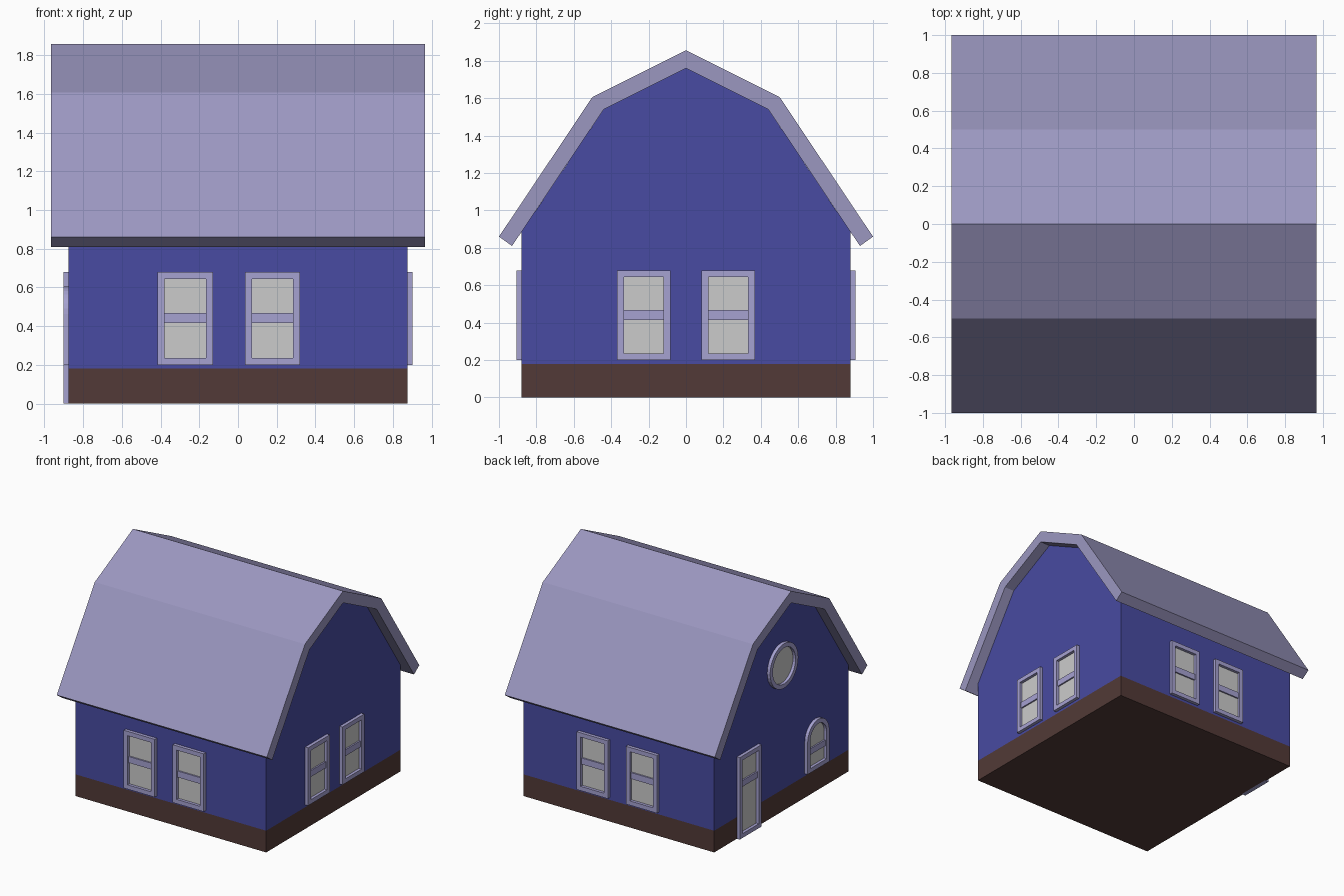
import bpy, bmesh, math
from mathutils import Matrix

if "Cube" in bpy.data.objects:
    bpy.data.objects.remove(bpy.data.objects["Cube"])


def material(name, rgb):
    m = bpy.data.materials.new(name)
    m.diffuse_color = (*rgb, 1)
    m.use_nodes = True
    m.node_tree.nodes["Principled BSDF"].inputs["Base Color"].default_value = m.diffuse_color
    return m


BLUE = material("wall_blue", (0.065, 0.07, 0.36))
ROOF = material("roof_lilac", (0.33, 0.31, 0.53))
BROWN = material("base_brown", (0.085, 0.042, 0.038))
TRIM = material("trim_lilac", (0.38, 0.36, 0.64))


def finish(bm, name, mat, matrix=None):
    bmesh.ops.recalc_face_normals(bm, faces=bm.faces)
    me = bpy.data.meshes.new(name)
    bm.to_mesh(me)
    bm.free()
    ob = bpy.data.objects.new(name, me)
    bpy.context.collection.objects.link(ob)
    if mat:
        me.materials.append(mat)
    if matrix:
        ob.matrix_world = matrix
    return ob


def prism(name, pts, d0, d1, mat, matrix):
    """Extrude a 2D outline along local z from d0 to d1."""
    bm = bmesh.new()
    face = bm.faces.new([bm.verts.new((u, v, d0)) for u, v in pts])
    ext = bmesh.ops.extrude_face_region(bm, geom=[face])["geom"]
    for v in ext:
        if isinstance(v, bmesh.types.BMVert):
            v.co.z = d1
    return finish(bm, name, mat, matrix)


def ring(name, outer, inner, d0, d1, mat, matrix):
    """Frame between two outlines with equal point counts."""
    bm = bmesh.new()
    loops = [[bm.verts.new((u, v, d)) for u, v in pts]
             for pts, d in ((outer, d0), (outer, d1), (inner, d1), (inner, d0))]
    n = len(outer)
    for k in range(4):
        a, b = loops[k], loops[(k + 1) % 4]
        for i in range(n):
            j = (i + 1) % n
            bm.faces.new((a[i], a[j], b[j], b[i]))
    return finish(bm, name, mat, matrix)


def rect(w, z0, z1, inset=0):
    h = w / 2 - inset
    return [(-h, z0 + inset), (h, z0 + inset), (h, z1 - inset), (-h, z1 - inset)]


def arc(r, zc, a0, a1, n, closed=True):
    return [(r * math.cos(a0 + (a1 - a0) * i / n), zc + r * math.sin(a0 + (a1 - a0) * i / n))
            for i in range(n + (0 if closed else 1))]


def arch(r, z0, zc, inset=0):
    r -= inset
    return [(-r, z0 + inset), (r, z0 + inset)] + arc(r, zc, 0, math.pi, 16, False)


def wall(angle, dist, u):
    """Local frame on a wall: x sideways, y up, z outward."""
    return (Matrix.Rotation(angle, 4, "Z") @ Matrix.Translation((u, -dist, 0))
            @ Matrix.Rotation(math.pi / 2, 4, "X"))


W, T, OUT = 0.285, 0.036, 0.027


def opening(name, outer, inner, m, bar=None, half=W / 2 - T):
    ring(name + "_frame", outer, inner, -0.01, OUT, TRIM, m)
    prism(name + "_pane", inner, -0.01, 0.003, None, m)
    if bar:
        prism(name + "_bar", rect(2 * half, *bar), 0, 0.015, TRIM, m)


# Base, walls with gambrel gables, and roof shell (profiles run along x)
along_x = Matrix(((0, 0, 1, 0), (1, 0, 0, 0), (0, 1, 0, 0), (0, 0, 0, 1)))


def mirrored(half):
    return half + [(-y, z) for y, z in reversed(half) if y]


prism("foundation", rect(1.76, 0, 0.18), -0.875, 0.875, BROWN, along_x)
prism("walls", mirrored([(0.88, 0.18), (0.88, 0.884), (0.44, 1.54), (0, 1.76)]),
      -0.875, 0.875, BLUE, along_x)
roof_outer = mirrored([(1.0, 0.86), (0.5, 1.607), (0, 1.857)])
roof_inner = mirrored([(0.93, 0.81), (0.44, 1.54), (0, 1.76)])
prism("roof", roof_outer + roof_inner[::-1], -0.965, 0.965, ROOF, along_x)

# Sash windows on front, right and back
for side, angle, dist, spots in (("front", 0, 0.88, (-0.272, 0.178)),
                                 ("right", math.pi / 2, 0.875, (-0.226, 0.226)),
                                 ("back", math.pi, 0.88, (-0.226, 0.226))):
    for i, u in enumerate(spots):
        opening(f"{side}_window_{i + 1}", rect(W, 0.2, 0.68), rect(W, 0.2, 0.68, T),
                wall(angle, dist, u), (0.415, 0.467))

# Left side: door, arched window and round gable window
left = -math.pi / 2
opening("door", rect(W, 0.0, 0.68), rect(W, 0.0, 0.68, T), wall(left, 0.875, -0.44), (0.415, 0.467))
opening("arched_window", arch(W / 2, 0.2, 0.463), arch(W / 2, 0.2, 0.463, T),
        wall(left, 0.875, 0.45), (0.34, 0.39))
opening("round_window", arc(0.185, 1.22, 0, 2 * math.pi, 32),
        arc(0.185 - T, 1.22, 0, 2 * math.pi, 32), wall(left, 0.875, 0))
